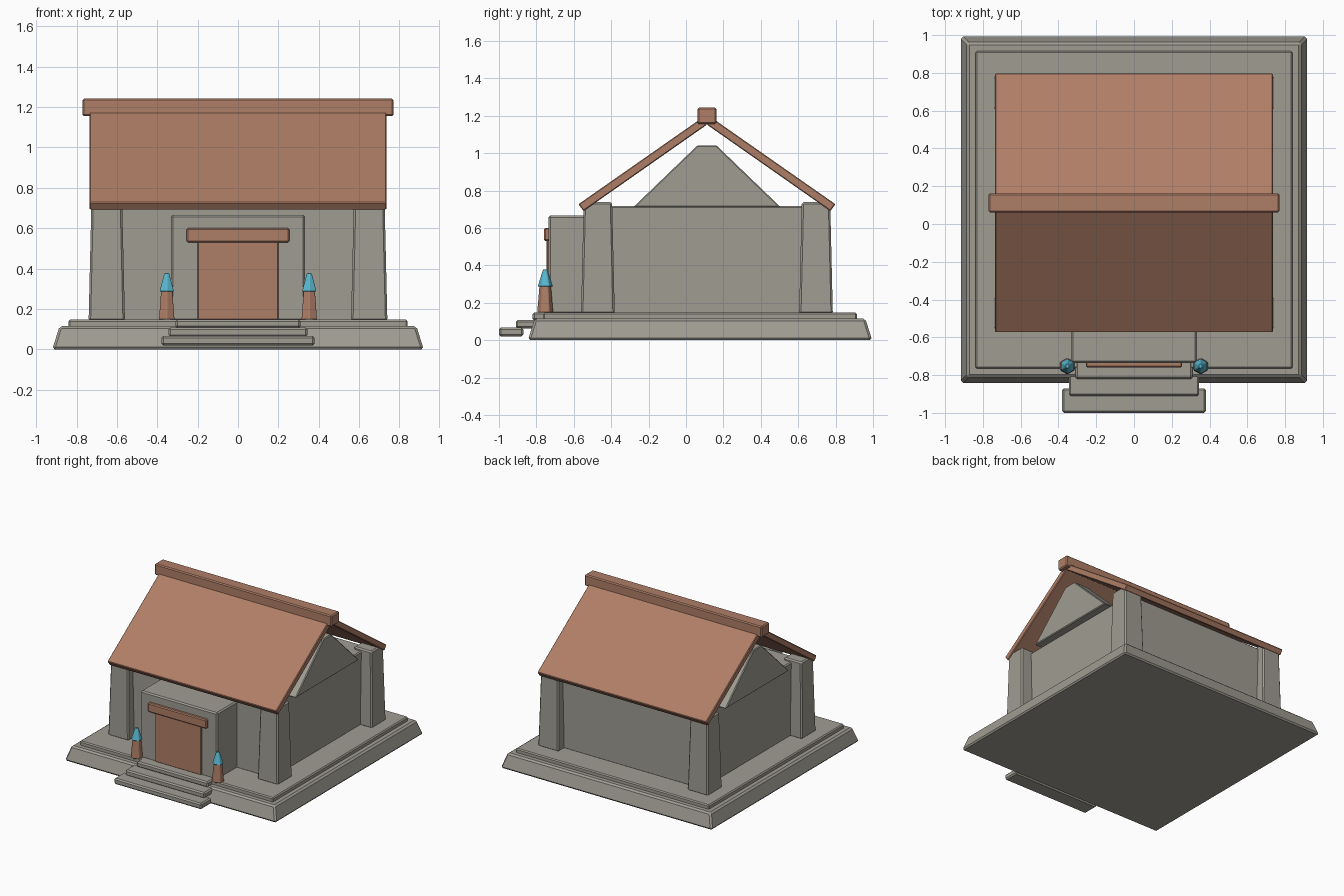
import bpy
import bmesh

cube = bpy.data.objects.get("Cube")
if cube:
    bpy.data.objects.remove(cube, do_unlink=True)


def material(name, rgb):
    m = bpy.data.materials.new(name)
    m.use_nodes = True
    color = (*rgb, 1)
    m.diffuse_color = color
    m.node_tree.nodes["Principled BSDF"].inputs["Base Color"].default_value = color
    return m


STONE = material("warm grey stone", (0.35, 0.335, 0.29))
CLAY = material("terracotta", (0.43, 0.21, 0.135))
CRYSTAL = material("cyan crystal", (0.10, 0.48, 0.63))
MID = 0.112  # depth position of the ridge line


def finish(name, bm, mat, bevel):
    bmesh.ops.recalc_face_normals(bm, faces=bm.faces)
    mesh = bpy.data.meshes.new(name)
    bm.to_mesh(mesh)
    bm.free()
    mesh.materials.append(mat)
    ob = bpy.data.objects.new(name, mesh)
    bpy.context.collection.objects.link(ob)
    if bevel:
        mod = ob.modifiers.new("edge_bevel", "BEVEL")
        mod.width = bevel
        mod.segments = 1
    return ob


def box(name, x, y, z, mat, bevel=0.008, taper=0.0):
    """Box from (min, max) ranges; taper pulls the top edges inward."""
    bm = bmesh.new()
    bmesh.ops.create_cube(bm, size=1)
    for v in bm.verts:
        inset = taper if v.co.z > 0 else 0
        sx, sy = (1 if v.co.x > 0 else -1), (1 if v.co.y > 0 else -1)
        v.co.x = (x[1] if sx > 0 else x[0]) - sx * inset
        v.co.y = (y[1] if sy > 0 else y[0]) - sy * inset
        v.co.z = z[1] if v.co.z > 0 else z[0]
    return finish(name, bm, mat, bevel)


def prism(name, profile, x0, x1, mat, bevel=0.006):
    """Extrude a (y, z) profile along x."""
    bm = bmesh.new()
    face = bm.faces.new([bm.verts.new((x0, y, z)) for y, z in profile])
    new = bmesh.ops.extrude_face_region(bm, geom=[face])["geom"]
    verts = [g for g in new if isinstance(g, bmesh.types.BMVert)]
    bmesh.ops.translate(bm, verts=verts, vec=(x1 - x0, 0, 0))
    return finish(name, bm, mat, bevel)


def cone(name, x, y, z0, z1, r0, r1, mat):
    bm = bmesh.new()
    bmesh.ops.create_cone(bm, cap_ends=True, segments=6,
                          radius1=r0, radius2=r1, depth=z1 - z0)
    bmesh.ops.translate(bm, verts=bm.verts, vec=(x, y, (z0 + z1) / 2))
    return finish(name, bm, mat, 0.003)


# Stepped foundation
box("foundation", (-0.92, 0.92), (-0.845, 0.995), (0, 0.115), STONE, 0.012, 0.036)
box("floor_slab", (-0.84, 0.84), (-0.765, 0.915), (0.1, 0.147), STONE)

# Entrance steps
box("lower_step", (-0.38, 0.38), (-1, -0.87), (0.02, 0.067), STONE, 0.01)
box("middle_step", (-0.345, 0.345), (-0.91, -0.75), (0.062, 0.108), STONE, 0.01)
box("upper_step", (-0.31, 0.31), (-0.82, -0.70), (0.105, 0.149), STONE, 0.01)

# Main walls and porch
box("walls", (-0.64, 0.64), (MID - 0.6, MID + 0.6), (0.14, 0.718), STONE)
box("porch", (-0.333, 0.333), (-0.735, -0.45), (0.14, 0.666), STONE, 0.01)
box("door", (-0.2, 0.2), (-0.745, -0.72), (0.147, 0.54), CLAY, 0.004)
box("door_lintel", (-0.255, 0.255), (-0.759, -0.72), (0.53, 0.6), CLAY, 0.007)

# Corner pillars, gables and lamps, mirrored left and right
for side, s in (("left", 1), ("right", -1)):
    for end, t in (("front", -1), ("back", 1)):
        cx, cy = s * 0.65, MID + t * 0.583
        box(f"{end}_{side}_pillar", (cx - 0.09, cx + 0.09), (cy - 0.09, cy + 0.09),
            (0.14, 0.738), STONE, 0.01, 0.014)
    prism(f"{side}_gable", [(MID - 0.395, 0.71), (MID + 0.395, 0.71),
                            (MID + 0.05, 1.042), (MID - 0.05, 1.042)],
          s * 0.58, s * 0.70, STONE)
    cone(f"{side}_lamp_base", s * 0.353, -0.753, 0.147, 0.29, 0.044, 0.032, CLAY)
    cone(f"{side}_lamp_crystal", s * 0.353, -0.753, 0.287, 0.378, 0.041, 0.013, CRYSTAL)

# Roof slopes and ridge beam
for end, t in (("front", -1), ("back", 1)):
    prism(f"{end}_roof_slope", [(MID + t * 0.687, 0.727), (MID, 1.207),
                                (MID, 1.152), (MID + t * 0.66, 0.69)],
          -0.735, 0.735, CLAY, 0.005)
box("ridge_beam", (-0.77, 0.77), (MID - 0.05, MID + 0.05), (1.155, 1.243), CLAY)
